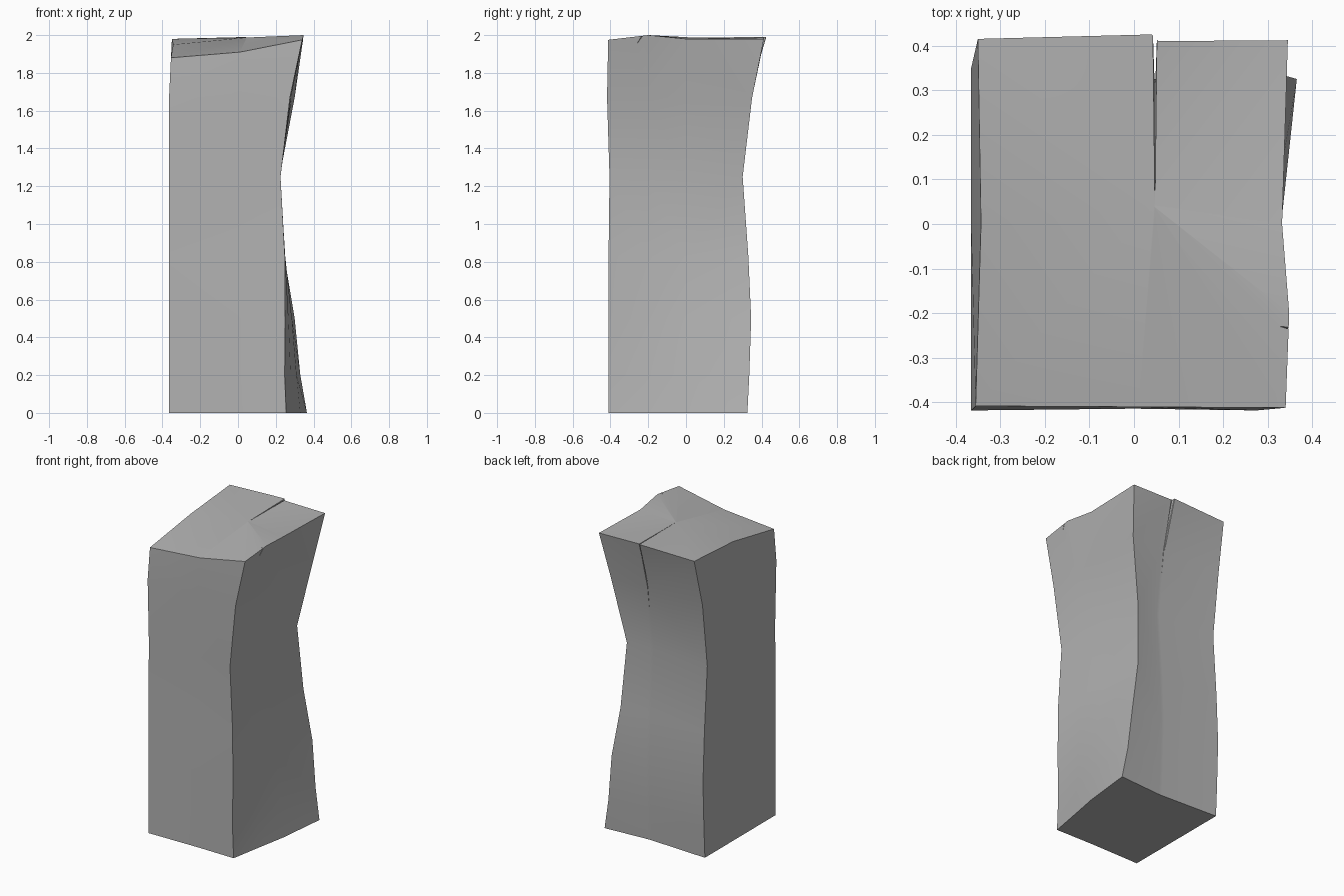
import bpy
import bmesh
from math import radians

# Remove the default cube
cube = bpy.data.objects.get("Cube")
if cube:
    bpy.data.objects.remove(cube, do_unlink=True)

# Stone colour
stone = bpy.data.materials.new("grey_stone")
stone.use_nodes = True
colour = (0.45, 0.45, 0.45, 1)
stone.diffuse_color = colour
stone.node_tree.nodes["Principled BSDF"].inputs["Base Color"].default_value = colour


def make_object(name, bm):
    """Turn a bmesh into a linked object with outward normals."""
    bmesh.ops.recalc_face_normals(bm, faces=bm.faces)
    mesh = bpy.data.meshes.new(name)
    bm.to_mesh(mesh)
    bm.free()
    mesh.materials.append(stone)
    obj = bpy.data.objects.new(name, mesh)
    bpy.context.collection.objects.link(obj)
    return obj


def section(z, front_x, side_x, back_x, back_y, front_y=-0.41, left_x=-0.365):
    """One rough cross-section of the shaft, running round from the front left."""
    dent = back_y - 0.02
    return [
        (left_x, front_y, z), (0, front_y + 0.004, z), (front_x, front_y, z),
        ((front_x + side_x) / 2, -0.2, z), (side_x, 0, z), (back_x, back_y, z),
        (0.06, dent, z), (0.04, dent, z), (left_x, back_y, z), (left_x, 0, z),
    ]


# Worn shaft: narrow waist, flaring to the foot and the head
rings = [
    section(0, 0.255, 0.33, 0.365, 0.325),
    section(0.2, 0.247, 0.31, 0.33, 0.335),
    section(0.5, 0.25, 0.285, 0.3, 0.345),
    section(0.83, 0.248, 0.25, 0.245, 0.33),
    section(1.25, 0.225, 0.222, 0.22, 0.3, -0.405),
    section(1.67, 0.275, 0.285, 0.3, 0.35, -0.418),
]

# Uneven rim of the head
rings.append([
    (-0.355, -0.408, 1.88), (0.01, -0.41, 1.91), (0.34, -0.412, 1.975),
    (0.348, -0.2, 2.0), (0.332, 0, 1.98), (0.345, 0.412, 1.98),
    (0.055, 0.41, 1.985), (0.04, 0.425, 1.99), (-0.35, 0.415, 1.98),
    (-0.343, 0, 1.95),
])

bm = bmesh.new()
loops = [[bm.verts.new(p) for p in ring] for ring in rings]
count = len(loops[0])
for low, high in zip(loops, loops[1:]):
    for i in range(count):
        j = (i + 1) % count
        bm.faces.new((low[i], low[j], high[j], high[i]))
bm.faces.new(loops[0])
crown = bm.verts.new((0.045, 0.04, 1.987))
for i in range(count):
    bm.faces.new((loops[-1][i], loops[-1][(i + 1) % count], crown))
bmesh.ops.triangulate(bm, faces=bm.faces)
pillar = make_object("stone_pillar", bm)


def cut_crack(name, points):
    """Cut a thin tapering wedge out of the pillar."""
    wedge = bmesh.new()
    for p in points:
        wedge.verts.new(p)
    bmesh.ops.convex_hull(wedge, input=wedge.verts)
    cutter = make_object(name, wedge)
    cutter.hide_render = True
    mod = pillar.modifiers.new(name, 'BOOLEAN')
    mod.operation = 'DIFFERENCE'
    mod.solver = 'EXACT'
    mod.object = cutter
    bpy.context.view_layer.objects.active = pillar
    bpy.ops.object.modifier_apply(modifier=name)
    bpy.data.objects.remove(cutter, do_unlink=True)


# Long crack over the back rim, short crack at the side rim
cut_crack("back_crack", [(0.041, 0.5, 2.1), (0.053, 0.5, 2.1),
                         (0.047, 0.02, 2.01), (0.047, 0.37, 1.4)])
cut_crack("side_crack", [(0.4, -0.195, 2.06), (0.4, -0.212, 2.06),
                         (0.315, -0.203, 2.03), (0.36, -0.32, 1.87)])

# Soft faces, sharp corners
bpy.ops.object.select_all(action='DESELECT')
pillar.select_set(True)
bpy.context.view_layer.objects.active = pillar
bpy.ops.object.shade_smooth_by_angle(angle=radians(35))
